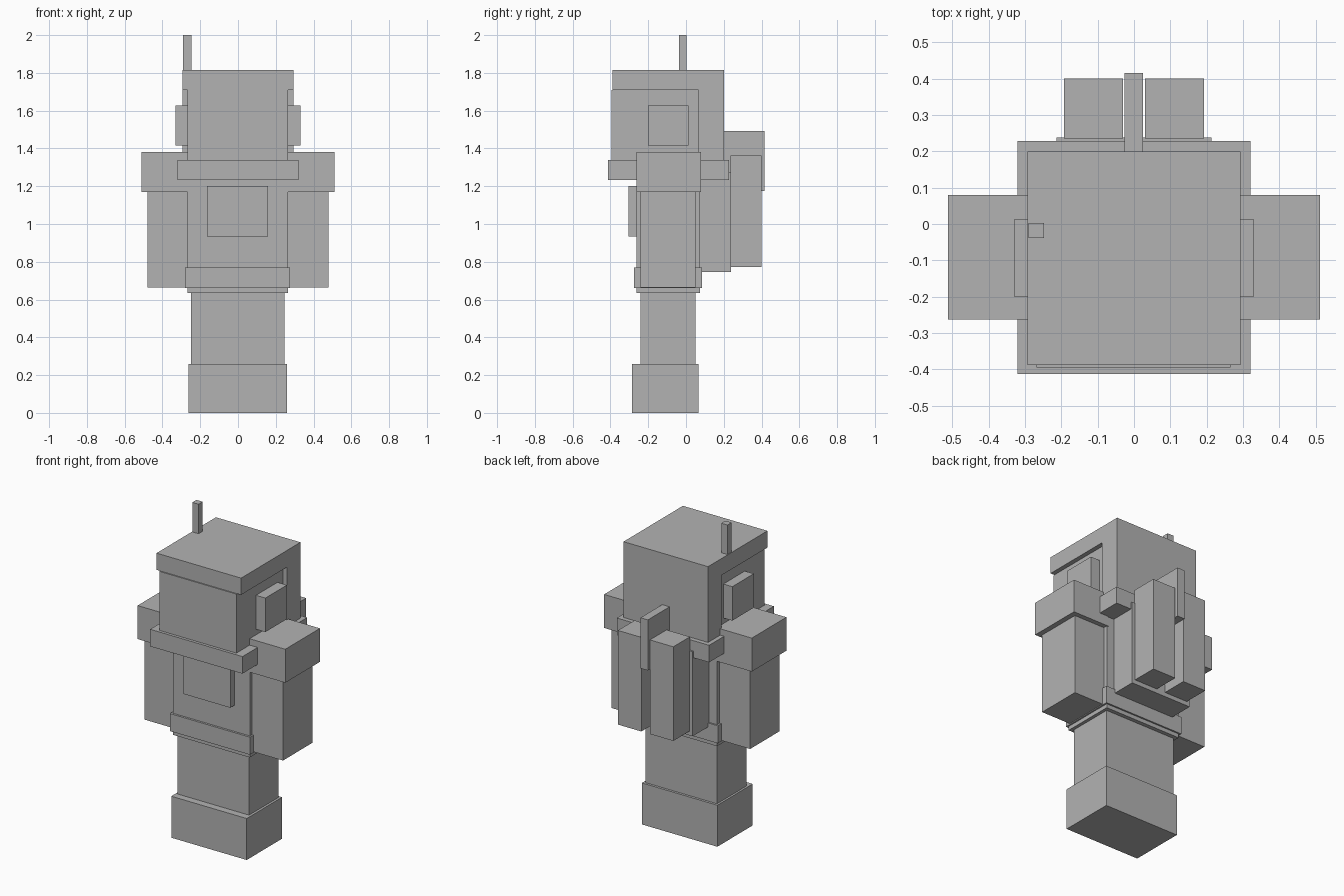
import bpy
import bmesh
from mathutils import Vector

cube = bpy.data.objects.get("Cube")
if cube:
    bpy.data.objects.remove(cube, do_unlink=True)

# One plain grey for the whole figure
GREY = (0.45, 0.45, 0.45, 1.0)
grey = bpy.data.materials.new("plain_grey")
grey.use_nodes = True
grey.diffuse_color = GREY
shader = next(n for n in grey.node_tree.nodes if n.type == 'BSDF_PRINCIPLED')
shader.inputs["Base Color"].default_value = GREY


def finish(name, bm):
    bmesh.ops.recalc_face_normals(bm, faces=bm.faces)
    mesh = bpy.data.meshes.new(name)
    bm.to_mesh(mesh)
    bm.free()
    mesh.materials.append(grey)
    obj = bpy.data.objects.new(name, mesh)
    bpy.context.scene.collection.objects.link(obj)
    return obj


def box(name, x, y, z):
    """Box from (low, high) ranges on each axis."""
    lo, hi = Vector((x[0], y[0], z[0])), Vector((x[1], y[1], z[1]))
    bm = bmesh.new()
    bmesh.ops.create_cube(bm, size=1)
    bmesh.ops.scale(bm, vec=hi - lo, verts=bm.verts)
    bmesh.ops.translate(bm, vec=(lo + hi) / 2, verts=bm.verts)
    return finish(name, bm)


def pair(name, x, y, z):
    """Matching boxes on the left (+x) and right (-x)."""
    box("left_" + name, x, y, z)
    box("right_" + name, (-x[1], -x[0]), y, z)


def side_profile(name, points, half_width):
    """Extrude a (y, z) outline across x."""
    bm = bmesh.new()
    face = bm.faces.new([bm.verts.new((-half_width, y, z)) for y, z in points])
    new = bmesh.ops.extrude_face_region(bm, geom=[face])["geom"]
    moved = [v for v in new if isinstance(v, bmesh.types.BMVert)]
    bmesh.ops.translate(bm, vec=(2 * half_width, 0, 0), verts=moved)
    return finish(name, bm)


# Legs and boots
box("boots", (-0.263, 0.26), (-0.285, 0.065), (0, 0.26))
box("legs", (-0.25, 0.245), (-0.24, 0.05), (0.25, 0.65))

# Torso with belt, chest panel and collar
box("torso", (-0.268, 0.265), (-0.262, 0.075), (0.635, 1.25))
box("belt", (-0.28, 0.275), (-0.275, 0.085), (0.66, 0.77))
box("chest_panel", (-0.163, 0.16), (-0.305, -0.25), (0.935, 1.2))
box("collar", (-0.32, 0.32), (-0.413, 0.228), (1.233, 1.34))

# Arms
pair("shoulder", (0.255, 0.512), (-0.263, 0.08), (1.17, 1.38))
pair("arm", (0.255, 0.48), (-0.24, 0.05), (0.665, 1.18))

# Head inside an open-faced helmet
box("head", (-0.268, 0.265), (-0.395, 0.1), (1.3, 1.71))
side_profile("helmet", [(-0.388, 1.815), (-0.388, 1.71), (0.065, 1.71),
                        (0.065, 1.32), (0.2, 1.32), (0.2, 1.815)], 0.293)
pair("ear_piece", (0.26, 0.33), (-0.2, 0.013), (1.415, 1.628))
box("antenna", (-0.29, -0.247), (-0.038, 0.003), (1.8, 2.0))

# Backpack with two tanks and a middle fin
box("backpack", (-0.213, 0.213), (0.06, 0.238), (0.745, 1.275))
pair("tank", (0.03, 0.192), (0.235, 0.4), (0.772, 1.362))
box("middle_fin", (-0.026, 0.025), (0.195, 0.415), (1.175, 1.492))
